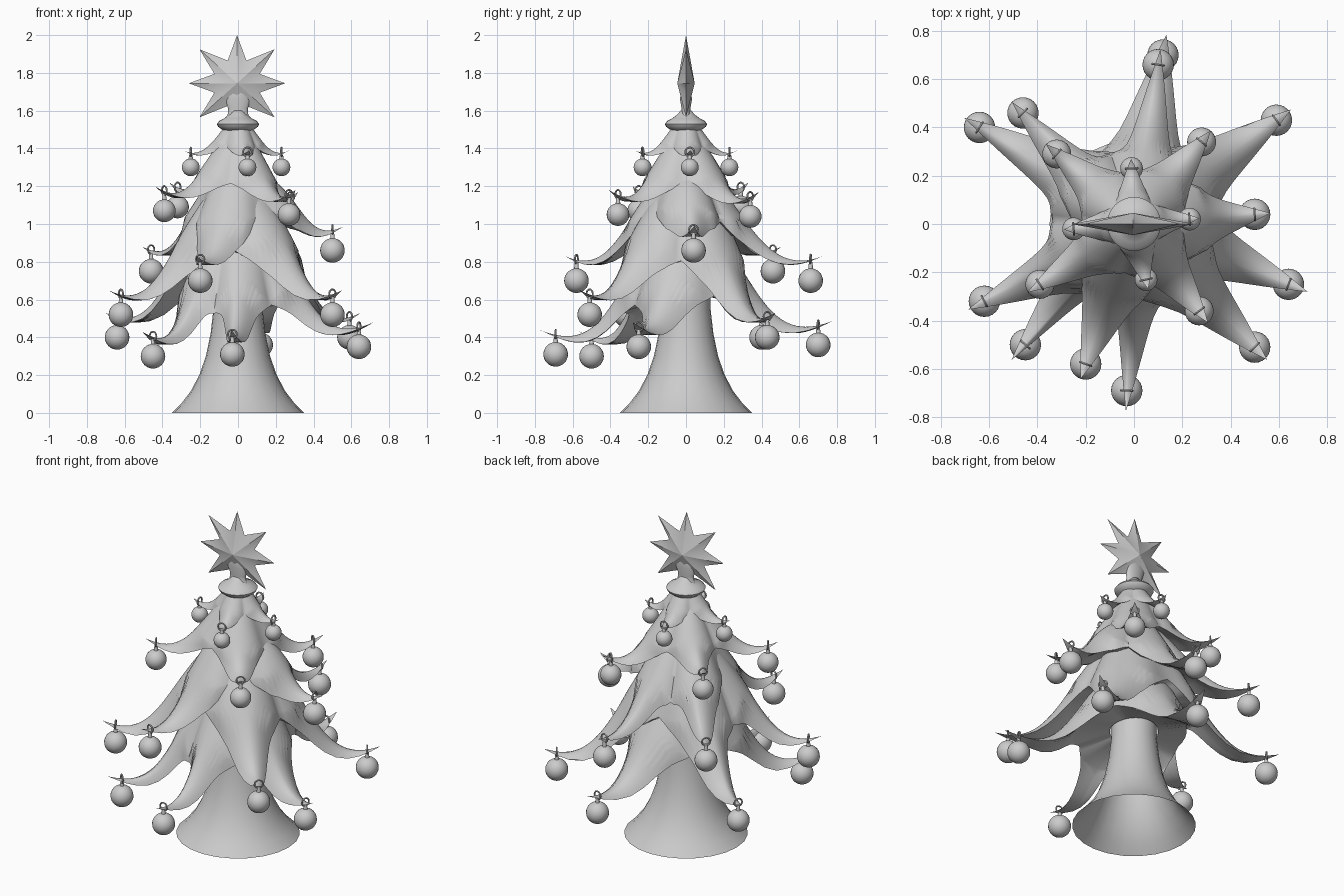
import bpy, bmesh, math
from mathutils import Matrix, Vector

if "Cube" in bpy.data.objects:
    bpy.data.objects.remove(bpy.data.objects["Cube"])


def finish(bm, name, angle=40):
    bmesh.ops.recalc_face_normals(bm, faces=bm.faces)
    me = bpy.data.meshes.new(name)
    bm.to_mesh(me)
    bm.free()
    ob = bpy.data.objects.new(name, me)
    bpy.context.collection.objects.link(ob)
    bpy.ops.object.select_all(action='DESELECT')
    ob.select_set(True)
    bpy.context.view_layer.objects.active = ob
    bpy.ops.object.shade_smooth_by_angle(angle=math.radians(angle))
    return ob


def bridge(bm, a, b):
    n = len(a)
    for k in range(n):
        bm.faces.new((a[k], a[(k + 1) % n], b[(k + 1) % n], b[k]))


def lathe(name, profile, segs=24, sy=1.0, cap=False):
    bm = bmesh.new()
    rings = [[bm.verts.new((r * math.cos(2 * math.pi * k / segs),
                            sy * r * math.sin(2 * math.pi * k / segs), z))
              for k in range(segs)] for r, z in profile]
    for a, b in zip(rings, rings[1:]):
        bridge(bm, a, b)
    if cap:
        bm.faces.new(rings[-1])
        bm.faces.new(rings[0])
    return finish(bm, name, 60)


def rib_function(a, b, c, d):
    """Height of a branch ridge (a Bezier curve) as a function of radius."""
    pts = []
    for k in range(61):
        t = k / 60
        w = ((1 - t) ** 3, 3 * t * (1 - t) ** 2, 3 * t * t * (1 - t), t ** 3)
        pts.append(tuple(sum(wi * p[m] for wi, p in zip(w, (a, b, c, d))) for m in (0, 1)))

    def height(r):
        for (r1, z1), (r2, z2) in zip(pts, pts[1:]):
            if r <= r2:
                return z1 + (z2 - z1) * (r - r1) / max(r2 - r1, 1e-6)
        return pts[-1][1]
    return height


def bauble(name, x, y, z, rad, ring_z):
    bm = bmesh.new()
    bmesh.ops.create_uvsphere(bm, u_segments=24, v_segments=16, radius=rad,
                              matrix=Matrix.Translation((x, y, z)))
    # neck
    top = ring_z - 0.02
    h = max(top - (z + rad) + 0.01, 0.015)
    bmesh.ops.create_cone(bm, cap_ends=True, segments=10, radius1=0.013, radius2=0.009,
                          depth=h, matrix=Matrix.Translation((x, y, z + rad + h / 2 - 0.005)))
    # ring around the branch
    out = Vector((x, y, 0)).normalized()
    side = Vector((-out.y, out.x, 0))
    loops = []
    for i in range(14):
        a = 2 * math.pi * i / 14
        d = side * math.cos(a) + Vector((0, 0, math.sin(a)))
        loops.append([bm.verts.new(Vector((x, y, ring_z)) + d * (0.024 + 0.005 * math.cos(b))
                                   + out * 0.005 * math.sin(b))
                      for b in [k * math.pi / 3 for k in range(6)]])
    for i in range(14):
        bridge(bm, loops[i], loops[(i + 1) % 14])
    finish(bm, name)


def tier(name, balls, rad, reach, lift, A, B, C, rv, D, P=4.2, notch=0.2):
    """Skirt with horn-like tips; each tip carries a bauble at (x, y, z)."""
    tips = []
    for x, y, z in balls:
        r = math.hypot(x, y)
        rt, zt = r + reach, z + lift
        f = rib_function(A, (B[0], zt + B[1]), (C[0] * rt, zt + C[1]), (rt, zt))
        tips.append((math.atan2(y, x) % (2 * math.pi), rt, f))
        bauble(name + "_bauble", x, y, z, rad, f(r) + 0.004)
    tips.sort(key=lambda t: t[0])
    N, T, U = 13, 24, 12
    widest, w0 = math.radians(45), math.radians(24)
    cols = []
    for i, ti in enumerate(tips):
        tj = tips[(i + 1) % len(tips)]
        gap = (tj[0] - ti[0]) % (2 * math.pi)
        for k in range(2 * N):
            own, other = (ti, tj) if k <= N else (tj, ti)
            u = (min(k, 2 * N - k) / N) ** 1.8
            ang = ti[0] + gap * (u / 2 if k <= N else 1 - u / 2)
            # wide gaps are notched upwards between the leaves
            cut = min(1, max(0, u * gap / 2 - w0) / math.radians(30))
            cols.append((ang, u, min(1, u * max(1, gap / 2 / widest)),
                         rv - (rv - A[0]) * notch * cut, own, other))
    bm = bmesh.new()
    top, under = [], []
    for ang, u, v, re, own, other in cols:
        rt = own[1]
        r_end = re + (rt - re) * (1 - v) ** P

        def z_at(r):
            w = 0.5 * u * u
            return own[2](r) * (1 - w) + other[2](r) * w

        def drop(r):
            if r <= re:
                return D * (r - A[0]) / (re - A[0])
            return D * (1 - min((r - re) / (rt - re), 1)) ** 1.5

        def vert(r, z):
            return bm.verts.new((r * math.cos(ang), r * math.sin(ang), z))
        col = []
        for t in range(T + 1):
            r = A[0] + (r_end - A[0]) * t / T
            edge = 1 if r <= re else 1 - min((r - re) / (rt - re), 1) ** (1 / P)
            s = min(v / edge, 1) if edge > 1e-5 else 1
            col.append(vert(r, z_at(r) - drop(r) * s * s))
        top.append(col)
        col = []
        for t in range(U + 1):
            r = r_end + (re - r_end) * t / U
            col.append(vert(r, z_at(r) - drop(r)))
        col.append(vert(rv * 0.4, z_at(rv) - D + 0.06))
        under.append(col)
    n = len(cols)
    for grid in (top, under):
        for k in range(n):
            a, b = grid[k], grid[(k + 1) % n]
            for t in range(len(a) - 1):
                bm.faces.new((a[t], a[t + 1], b[t + 1], b[t]))
    bm.faces.new([c[0] for c in top])
    bmesh.ops.remove_doubles(bm, verts=bm.verts, dist=0.0004)
    finish(bm, name, 60)


# trunk, open below
lathe("trunk", [(0.35, 0), (0.30, 0.05), (0.25, 0.115), (0.205, 0.2), (0.17, 0.3),
                (0.145, 0.42), (0.13, 0.55), (0.125, 0.75)])

# five branch tiers of four tips, with baubles
tier("top_tier", [(-0.25, -0.02, 1.3), (0.05, -0.23, 1.3), (0.23, 0.02, 1.3), (-0.01, 0.23, 1.3)],
     0.047, 0.04, 0.09, (0.06, 1.53), (0.13, 0.05), (0.65, -0.05), 0.13, 0.05, 3, 0.3)
tier("upper_tier", [(-0.39, -0.25, 1.07), (0.27, -0.36, 1.05), (0.28, 0.34, 1.04), (-0.32, 0.29, 1.09)],
     0.06, 0.06, 0.13, (0.08, 1.46), (0.24, 0.08), (0.6, -0.12), 0.23, 0.08, 3.5, 0.2)
tier("middle_tier", [(0.5, 0.04, 0.86), (-0.2, -0.58, 0.7), (0.1, 0.66, 0.7), (-0.46, 0.46, 0.75)],
     0.065, 0.065, 0.13, (0.13, 1.27), (0.35, 0.17), (0.62, -0.11), 0.31, 0.11, 4.0, 0.5)
tier("lower_tier", [(0.5, -0.51, 0.52), (-0.62, -0.32, 0.52), (0.59, 0.43, 0.4), (-0.64, 0.4, 0.4)],
     0.065, 0.075, 0.13, (0.16, 1.17), (0.43, 0.21), (0.62, -0.13), 0.35, 0.13, 4.0, 0.35)
tier("bottom_tier", [(0.64, -0.25, 0.35), (0.12, 0.7, 0.36), (-0.45, -0.5, 0.3), (-0.03, -0.69, 0.31)],
     0.065, 0.085, 0.13, (0.2, 0.9), (0.41, 0.13), (0.6, -0.13), 0.34, 0.13, 4.0, 0.3)

# collar and neck below the star
lathe("star_collar", [(0.05, 1.48), (0.085, 1.5), (0.105, 1.515), (0.112, 1.53), (0.1, 1.545),
                      (0.075, 1.558), (0.045, 1.58), (0.03, 1.6)], cap=True)
lathe("star_neck", [(0.08, 1.55), (0.055, 1.575), (0.052, 1.61), (0.07, 1.66), (0.06, 1.7)],
      sy=0.45, cap=True)

# eight-pointed star
bm = bmesh.new()
cz = 1.745
rim = []
for k in range(16):
    a = math.pi / 2 + k * math.pi / 8
    r = 0.13 if k % 2 else (0.255 if k % 4 == 0 else 0.268)
    if k == 8:
        r = 0.17
    sx = 1.05 if k % 4 == 2 else 1.0
    rim.append(bm.verts.new((sx * r * math.cos(a) - 0.005, 0, cz + r * math.sin(a) * (2 - sx))))
for s in (-1, 1):
    mid = bm.verts.new((-0.005, 0.046 * s, cz))
    for k in range(16):
        bm.faces.new((rim[k], rim[(k + 1) % 16], mid))
finish(bm, "star", 50)
